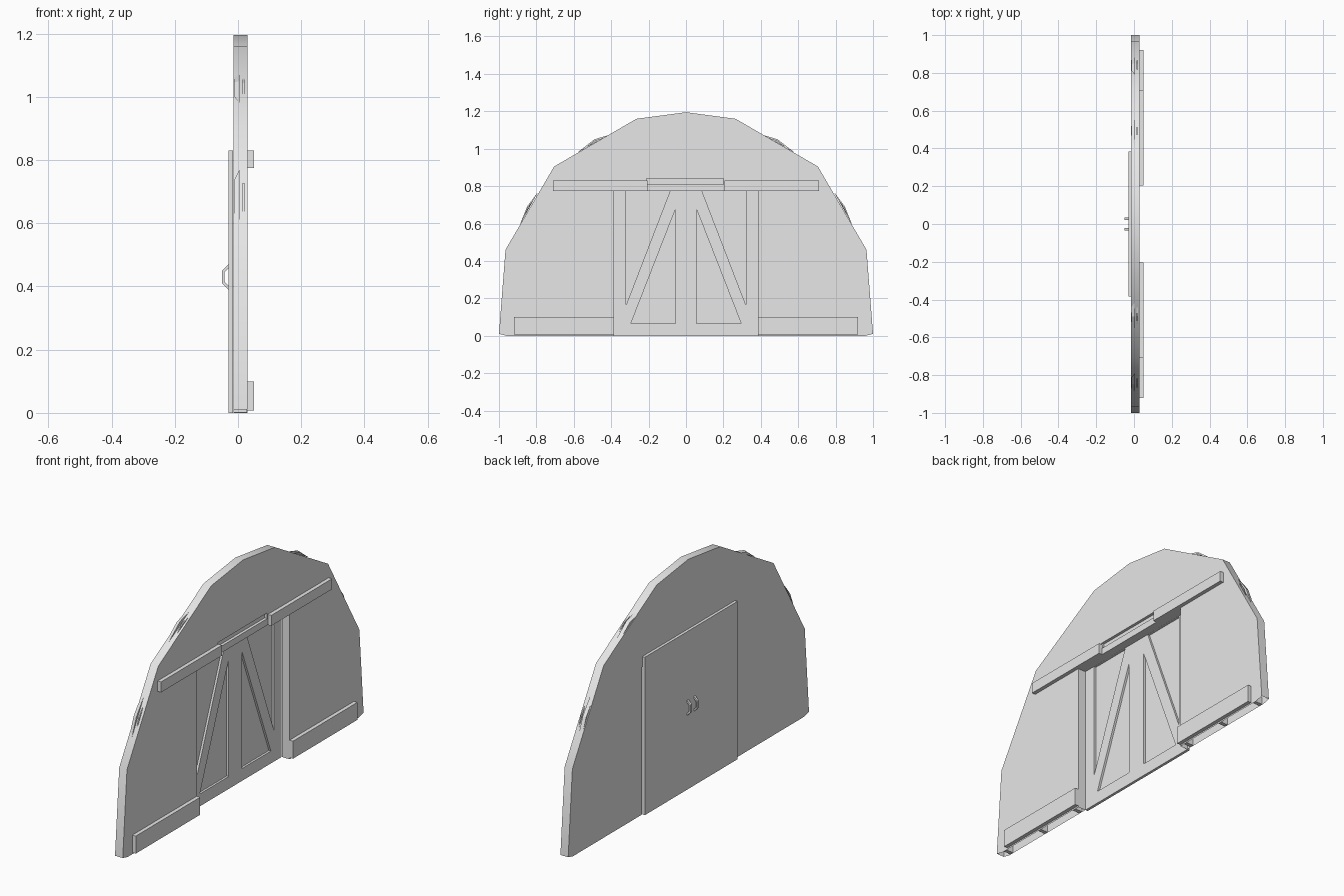
import bpy, bmesh
from math import radians

cube = bpy.data.objects.get("Cube")
if cube:
    bpy.data.objects.remove(cube, do_unlink=True)

grey = bpy.data.materials.new("light_grey")
grey.use_nodes = True
grey.diffuse_color = (0.8, 0.8, 0.8, 1)
grey.node_tree.nodes["Principled BSDF"].inputs["Base Color"].default_value = (0.8, 0.8, 0.8, 1)


def slab(name, outline, x0, x1):
    """Extrude a (y, z) outline along x."""
    bm = bmesh.new()
    face = bm.faces.new([bm.verts.new((x0, y, z)) for y, z in outline])
    ext = bmesh.ops.extrude_face_region(bm, geom=[face])
    for v in ext["geom"]:
        if isinstance(v, bmesh.types.BMVert):
            v.co.x = x1
    bmesh.ops.recalc_face_normals(bm, faces=bm.faces)
    mesh = bpy.data.meshes.new(name)
    bm.to_mesh(mesh)
    bm.free()
    mesh.materials.append(grey)
    obj = bpy.data.objects.new(name, mesh)
    bpy.context.collection.objects.link(obj)
    return obj


def board(name, y0, y1, z0, z1, x0, x1):
    return slab(name, [(y0, z0), (y1, z0), (y1, z1), (y0, z1)], x0, x1)


def carve(obj, cutters):
    """Cut shapes out of an object and keep the plain result."""
    for c in cutters:
        c.hide_render = True
        mod = obj.modifiers.new("cut", 'BOOLEAN')
        mod.operation = 'DIFFERENCE'
        mod.solver = 'EXACT'
        mod.object = c
    bpy.context.view_layer.update()
    dg = bpy.context.evaluated_depsgraph_get()
    mesh = bpy.data.meshes.new_from_object(obj.evaluated_get(dg))
    obj.modifiers.clear()
    obj.data = mesh
    for c in cutters:
        bpy.data.objects.remove(c, do_unlink=True)


# Arched end wall with a doorway, groove above it and an open underside
half = [(0.385, 0.775), (0.385, 0), (0.96, 0), (1, 0.01),
        (0.965, 0.46), (0.705, 0.905), (0.265, 1.16)]
outline = half + [(0, 1.195)] + [(-y, z) for y, z in reversed(half)]
wall = slab("arched_wall", outline, -0.015, 0.03)
carve(wall, [board("groove_cutter", -0.21, 0.2, 0.81, 0.84, 0.015, 0.06)])
bm = bmesh.new()
bm.from_mesh(wall.data)
under = [f for f in bm.faces if f.normal.z < -0.9 and f.calc_center_median().z < 0.02]
bmesh.ops.delete(bm, geom=under, context='FACES_ONLY')
bm.to_mesh(wall.data)
bm.free()

# Double door with sunken triangular panels
door = board("double_door", -0.385, 0.385, 0, 0.83, -0.03, -0.0155)
cutters = []
for s in (-1, 1):
    for tri in ([(0.32, 0.165), (0.32, 0.775), (0.085, 0.775)],
                [(0.055, 0.065), (0.295, 0.065), (0.055, 0.68)]):
        cutters.append(slab("panel_cutter", [(s * y, z) for y, z in tri], -0.027, 0.01))
carve(door, cutters)

handle = [(-0.03, 0.47), (-0.05, 0.45), (-0.05, 0.41), (-0.03, 0.39),
          (-0.03, 0.402), (-0.042, 0.415), (-0.042, 0.445), (-0.03, 0.458)]

for s, side in ((-1, "right"), (1, "left")):
    # Upper and lower boards on the wall
    board(side + "_upper_board", s * 0.205, s * 0.71, 0.775, 0.83, 0.029, 0.05)
    board(side + "_lower_board", s * 0.385, s * 0.92, 0.008, 0.1, 0.029, 0.05)

    # Ribs inside the hollow base
    for y in (0.42, 0.68, 0.94):
        board(side + "_base_rib", s * (y - 0.01), s * (y + 0.01), 0.002, 0.04, -0.014, 0.029)

    # Door pull, profile in x and z turned into a thin upright bar
    pull = slab(side + "_door_handle", handle, s * 0.022, s * 0.034)
    for v in pull.data.vertices:
        v.co = (v.co.y, v.co.x, v.co.z)
    pull.data.flip_normals()

    # Thin slivers standing out of the curved rim
    for ridge in ([(0.39, 1.08), (0.49, 1.05), (0.58, 0.98)],
                  [(0.79, 0.77), (0.85, 0.69), (0.89, 0.59)]):
        tips = [(s * y, z) for y, z in ridge]
        fin = slab(side + "_rim_sliver", tips, -0.013, 0.005)
        mid_y = sum(y for y, z in tips) / 3
        mid_z = sum(z for y, z in tips) / 3
        for v in fin.data.vertices:
            if v.co.x < 0:
                v.co.y = mid_y + (v.co.y - mid_y) * 0.6
                v.co.z = mid_z + (v.co.z - mid_z) * 0.6
        small = [(mid_y + (y - mid_y) * 0.5, mid_z + (z - mid_z) * 0.5) for y, z in tips]
        slab(side + "_small_rim_sliver", small, 0.014, 0.02)

# Soft rim with crisp corners
bpy.ops.object.select_all(action='DESELECT')
wall.select_set(True)
bpy.context.view_layer.objects.active = wall
bpy.ops.object.shade_smooth_by_angle(angle=radians(35))
